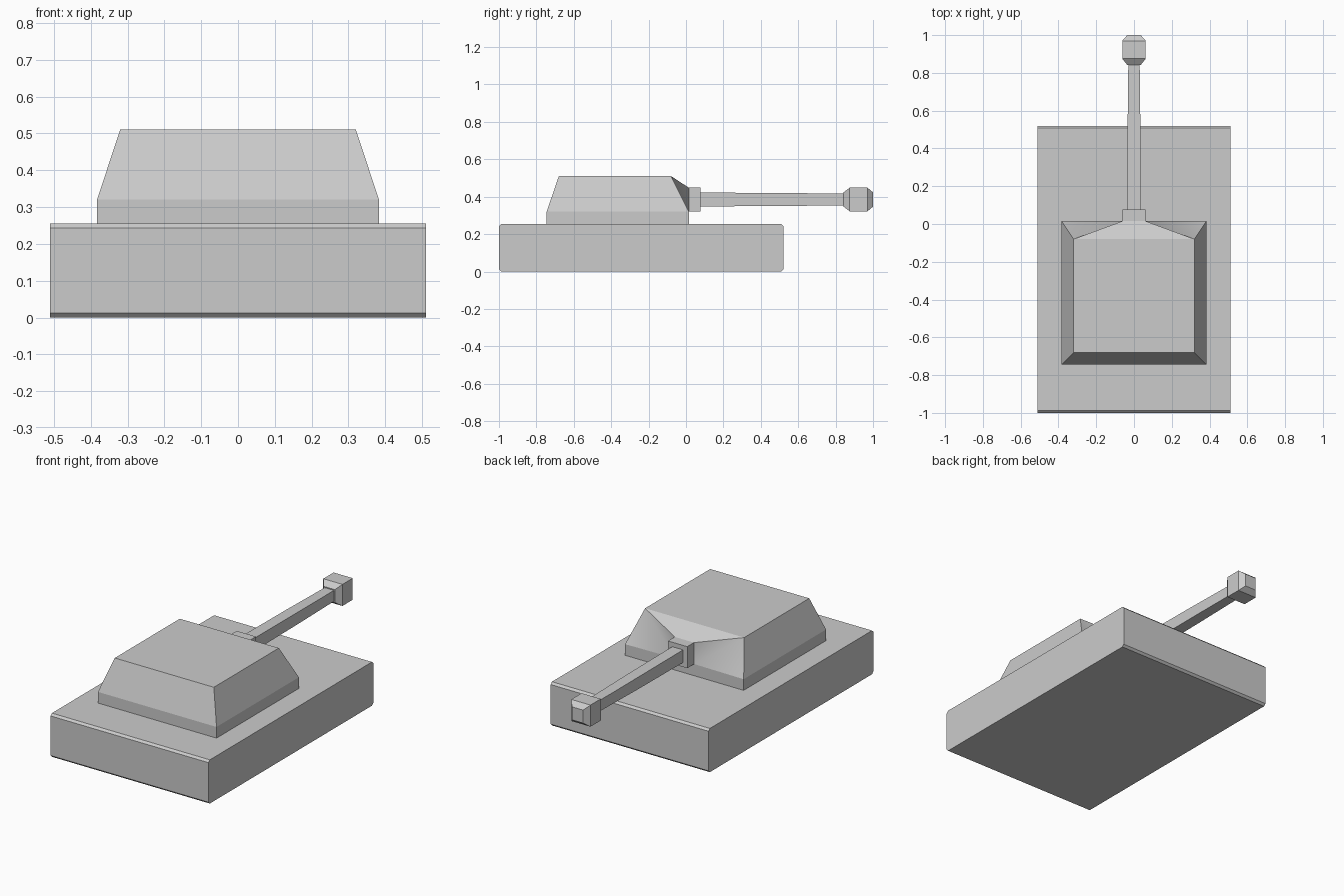
import bpy
import bmesh

cube = bpy.data.objects.get("Cube")
if cube:
    bpy.data.objects.remove(cube, do_unlink=True)

grey = bpy.data.materials.new("plain grey")
grey.use_nodes = True
colour = (0.6, 0.6, 0.6, 1)
grey.diffuse_color = colour
grey.node_tree.nodes["Principled BSDF"].inputs["Base Color"].default_value = colour


def finish(name, bm):
    bmesh.ops.recalc_face_normals(bm, faces=bm.faces[:])
    mesh = bpy.data.meshes.new(name)
    bm.to_mesh(mesh)
    bm.free()
    mesh.materials.append(grey)
    obj = bpy.data.objects.new(name, mesh)
    bpy.context.collection.objects.link(obj)
    return obj


def loft(bm, rings):
    """Skin a list of equal-sized point rings and cap both ends."""
    loops = [[bm.verts.new(p) for p in ring] for ring in rings]
    for a, b in zip(loops, loops[1:]):
        for i in range(len(a)):
            j = (i + 1) % len(a)
            bm.faces.new((a[i], a[j], b[j], b[i]))
    bm.faces.new(loops[0])
    bm.faces.new(loops[-1])


def square_tube(name, sections, z=0.385):
    """Square sections (y, half width, half height) along the gun axis."""
    bm = bmesh.new()
    loft(bm, [[(sx * w, y, z + sz * h) for sx, sz in ((-1, -1), (1, -1), (1, 1), (-1, 1))]
              for y, w, h in sections])
    return finish(name, bm)


# Hull: side profile with chamfered lengthwise ends, extruded across x
front, back, top, c = -1.0, 0.52, 0.255, 0.012
profile = [(front + c, 0), (back - c, 0), (back, c), (back, top - c),
           (back - c, top), (front + c, top), (front, top - c), (front, c)]
bm = bmesh.new()
loft(bm, [[(x, y, z) for y, z in profile] for x in (-0.51, 0.51)])
finish("hull", bm)

# Turret: upright skirt, sloped sides and a dished face around the mantlet
bm = bmesh.new()


def ring(w, y0, y1, z):
    return [bm.verts.new(p) for p in ((-w, y0, z), (w, y0, z), (w, y1, z), (-w, y1, z))]


base = ring(0.383, -0.745, 0.015, 0.255)
shoulder = ring(0.383, -0.745, 0.015, 0.32)
roof = ring(0.32, -0.68, -0.08, 0.51)
low = [bm.verts.new((x, 0.015, 0.323)) for x in (0.062, -0.062)]
high = [bm.verts.new((x, 0.015, 0.448)) for x in (0.062, -0.062)]
bm.faces.new(base)
bm.faces.new(roof)
for i, j in ((0, 1), (1, 2), (3, 0)):
    bm.faces.new((base[i], base[j], shoulder[j], shoulder[i]))
    bm.faces.new((shoulder[i], shoulder[j], roof[j], roof[i]))
bm.faces.new((base[2], base[3], shoulder[3], low[1], low[0], shoulder[2]))
bm.faces.new((low[0], low[1], high[1], high[0]))
bm.faces.new((roof[2], roof[3], high[1], high[0]))
for k in (0, 1):
    bm.faces.new((shoulder[2 + k], low[k], roof[2 + k]))
    bm.faces.new((low[k], high[k], roof[2 + k]))
# Only the two dish diagonals shade smoothly
for f in bm.faces:
    f.smooth = True
for e in bm.edges:
    e.smooth = False
for k in (0, 1):
    bm.edges.get((low[k], roof[2 + k])).smooth = True
finish("turret", bm)

# Gun
square_tube("mantlet", [(0.01, 0.062, 0.063), (0.077, 0.062, 0.063)])
square_tube("barrel", [(0.07, 0.035, 0.037), (0.49, 0.034, 0.035),
                       (0.69, 0.032, 0.033), (0.85, 0.03, 0.032)])
square_tube("muzzle", [(0.842, 0.036, 0.038), (0.875, 0.062, 0.063),
                       (0.97, 0.062, 0.063), (1.0, 0.036, 0.038)])
